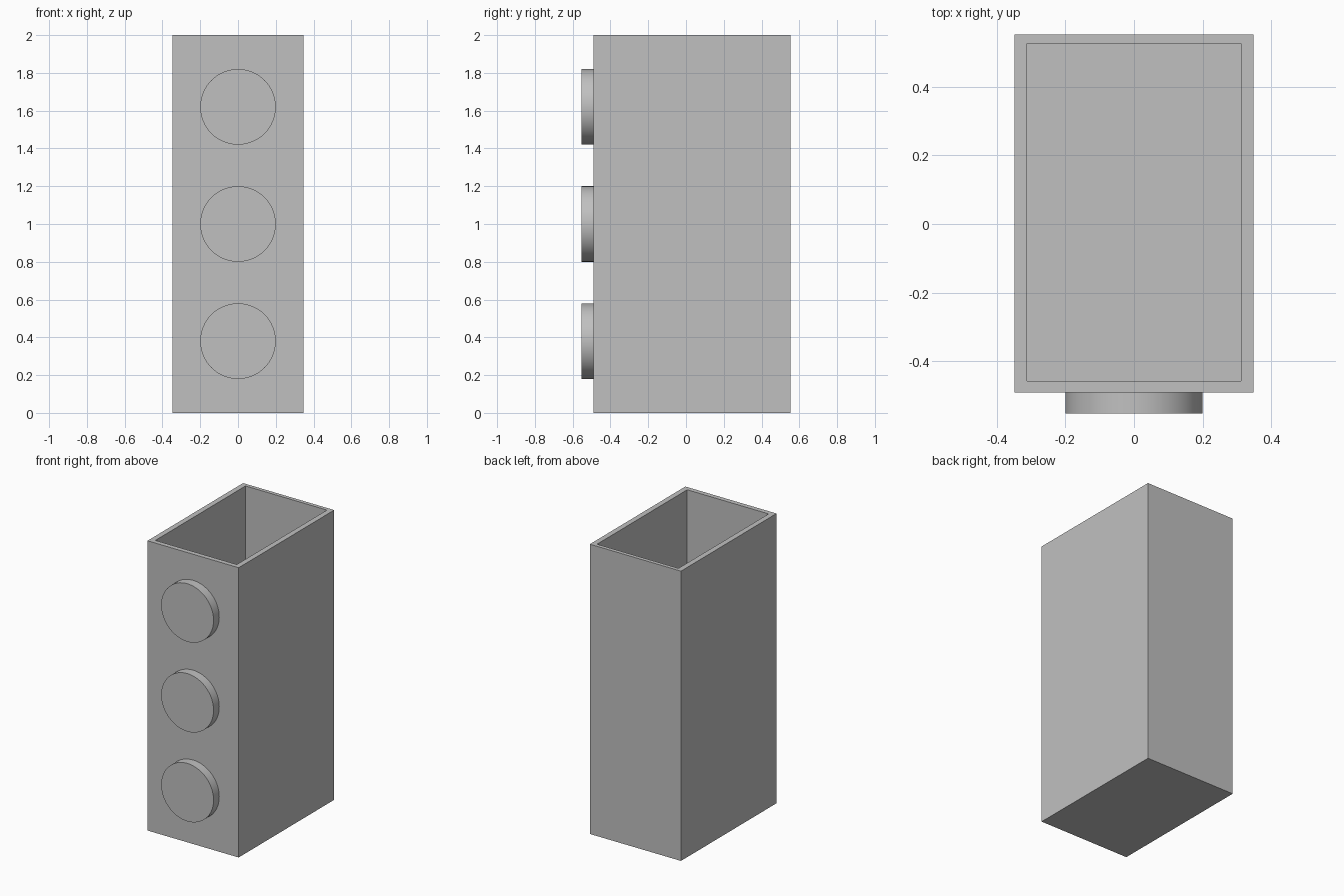
import bpy
import bmesh
import math
from mathutils import Matrix, Vector

cube = bpy.data.objects.get("Cube")
if cube:
    bpy.data.objects.remove(cube, do_unlink=True)

grey = bpy.data.materials.new("plain grey")
grey.use_nodes = True
colour = (0.53, 0.53, 0.53, 1)
grey.diffuse_color = colour
grey.node_tree.nodes["Principled BSDF"].inputs["Base Color"].default_value = colour


def add_object(name, bm):
    bmesh.ops.recalc_face_normals(bm, faces=bm.faces)
    mesh = bpy.data.meshes.new(name)
    bm.to_mesh(mesh)
    bm.free()
    mesh.materials.append(grey)
    obj = bpy.data.objects.new(name, mesh)
    bpy.context.collection.objects.link(obj)
    return obj


HALF_WIDTH, HEIGHT = 0.348, 2.0
FRONT, BACK = -0.49, 0.552
SIDE_WALL, FRONT_WALL, BACK_WALL, FLOOR = 0.037, 0.033, 0.026, 0.04

# Open box: the top face is inset to the rim, then pushed down to the floor
bm = bmesh.new()
bmesh.ops.create_cube(bm, size=1)
for v in bm.verts:
    v.co = Vector((v.co.x * 2 * HALF_WIDTH,
                   FRONT if v.co.y < 0 else BACK,
                   HEIGHT if v.co.z > 0 else 0))
top = max(bm.faces, key=lambda f: f.calc_center_median().z)
bmesh.ops.inset_region(bm, faces=[top], thickness=0.03)
for v in top.verts:
    v.co.x = math.copysign(HALF_WIDTH - SIDE_WALL, v.co.x)
    v.co.y = FRONT + FRONT_WALL if v.co.y < 0 else BACK - BACK_WALL
well = bmesh.ops.extrude_discrete_faces(bm, faces=[top])["faces"][0]
for v in well.verts:
    v.co.z = FLOOR
add_object("open_box", bm)

# Round studs up the front
STUD_RADIUS, STUD_FRONT = 0.2, -0.552
for name, z in (("lower", 0.38), ("middle", 1.0), ("upper", 1.62)):
    bm = bmesh.new()
    place = Matrix.Translation((0, (STUD_FRONT + FRONT) / 2, z)) @ Matrix.Rotation(math.pi / 2, 4, "X")
    bmesh.ops.create_cone(bm, cap_ends=True, segments=64, radius1=STUD_RADIUS,
                          radius2=STUD_RADIUS, depth=FRONT - STUD_FRONT, matrix=place)
    stud = add_object(name + "_stud", bm)
    bpy.ops.object.select_all(action="DESELECT")
    stud.select_set(True)
    bpy.context.view_layer.objects.active = stud
    bpy.ops.object.shade_smooth_by_angle(angle=math.radians(30))
